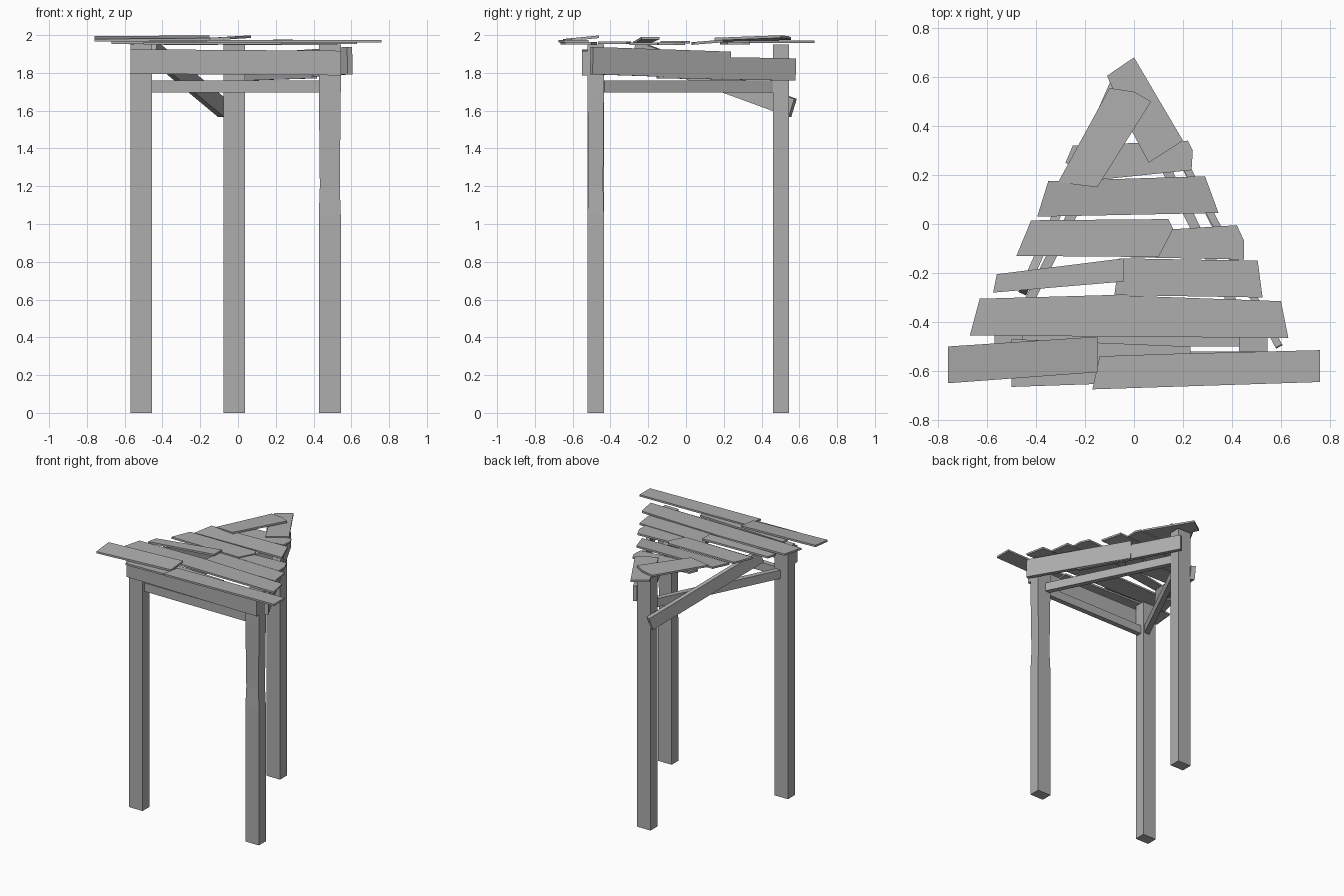
import bpy
import bmesh
from mathutils import Vector, Matrix

default_cube = bpy.data.objects.get("Cube")
if default_cube:
    bpy.data.objects.remove(default_cube, do_unlink=True)

# One weathered grey for the whole stand
wood = bpy.data.materials.new("weathered grey wood")
wood.use_nodes = True
grey = (0.42, 0.42, 0.42, 1)
wood.diffuse_color = grey
wood.node_tree.nodes["Principled BSDF"].inputs["Base Color"].default_value = grey


def finish(name, bm):
    bmesh.ops.recalc_face_normals(bm, faces=bm.faces)
    mesh = bpy.data.meshes.new(name)
    bm.to_mesh(mesh)
    bm.free()
    mesh.materials.append(wood)
    obj = bpy.data.objects.new(name, mesh)
    bpy.context.collection.objects.link(obj)
    return obj


def board(name, start, end, height, thickness):
    """Straight board between two points, standing on edge."""
    start, end = Vector(start), Vector(end)
    along = (end - start).normalized()
    side = along.cross(Vector((0, 0, 1))).normalized()
    up = side.cross(along)
    turn = Matrix((along, side, up)).transposed().to_4x4()
    size = Matrix.Diagonal(((end - start).length, thickness, height, 1))
    place = Matrix.Translation((start + end) / 2)
    bm = bmesh.new()
    bmesh.ops.create_cube(bm, size=1, matrix=place @ turn @ size)
    return finish(name, bm)


def post(name, x, y, sections):
    """Square post lofted through (height, scale) sections."""
    bm = bmesh.new()
    rings = []
    for z, scale in sections:
        half_x, half_y = 0.058 * scale, 0.043 * scale
        corners = ((-1, -1), (1, -1), (1, 1), (-1, 1))
        rings.append([bm.verts.new((x + a * half_x, y + b * half_y, z)) for a, b in corners])
    for low, high in zip(rings, rings[1:]):
        for i in range(4):
            j = (i + 1) % 4
            bm.faces.new((low[i], low[j], high[j], high[i]))
    bm.faces.new(rings[0])
    bm.faces.new(rings[-1])
    return finish(name, bm)


def plank(name, outline, z, slope_x=0, slope_y=0, thickness=0.014):
    """Flat broken plank from its outline, optionally tilted about its middle."""
    middle = sum((Vector(p) for p in outline), Vector((0, 0))) / len(outline)
    bm = bmesh.new()
    base = []
    for x, y in outline:
        lift = slope_x * (x - middle.x) + slope_y * (y - middle.y)
        base.append(bm.verts.new((x, y, z + lift)))
    face = bm.faces.new(base)
    grown = bmesh.ops.extrude_face_region(bm, geom=[face])["geom"]
    moved = [v for v in grown if isinstance(v, bmesh.types.BMVert)]
    bmesh.ops.translate(bm, verts=moved, vec=(0, 0, thickness))
    return finish(name, bm)


# Three posts, one of them worn thin in the middle
straight = ((0, 1), (1.95, 1))
worn = ((0, 1), (1.05, 1), (1.2, 0.91), (1.7, 1), (1.95, 1))
post("front_right_post", -0.512, -0.478, straight)
post("front_left_post", 0.486, -0.478, worn)
post("rear_post", -0.02, 0.503, straight)

# Lower rails joining the posts in a triangle
feet = {"front": ((-0.47, -0.48), (0.45, -0.48)),
        "left": ((0.46, -0.44), (0.01, 0.47)),
        "right": ((-0.49, -0.44), (-0.04, 0.47))}
for side_name, (a, b) in feet.items():
    board(side_name + "_rail", (*a, 1.728), (*b, 1.728), 0.066, 0.04)

# Upper beams and the fallen brace
board("front_beam", (-0.57, -0.535, 1.86), (0.545, -0.535, 1.852), 0.13, 0.03)
board("left_beam_front", (0.592, -0.5, 1.865), (0.215, 0.23, 1.84), 0.145, 0.03)
board("left_beam_rear", (0.405, -0.15, 1.83), (0.035, 0.575, 1.818), 0.118, 0.028)
board("fallen_brace", (-0.085, 0.565, 1.615), (-0.45, -0.27, 1.92), 0.1, 0.035)

# Table planks, front to back
plank("front_plank_right", [(-.76, -.65), (-.15, -.605), (-.15, -.46), (-.76, -.5)], 1.975, 0, 0.1)
plank("front_plank_middle", [(-.5, -.665), (.23, -.64), (.23, -.5), (-.5, -.47)], 1.95)
plank("front_plank_left", [(-.17, -.675), (.76, -.645), (.76, -.515), (.15, -.53), (-.14, -.54)], 1.961)
plank("second_plank", [(-.67, -.455), (.63, -.465), (.6, -.315), (-.1, -.29), (-.63, -.305)], 1.953)
plank("third_plank_left", [(-.08, -.29), (.525, -.3), (.505, -.15), (-.06, -.14)], 1.948)
plank("third_plank_right", [(-.575, -.28), (-.04, -.235), (-.04, -.14), (-.56, -.205)], 1.964, 0.05)
plank("fourth_plank_right", [(-.48, -.13), (.1, -.135), (.16, -.02), (.14, .02), (-.42, .015)], 1.955)
plank("fourth_plank_left", [(-.05, -.135), (.45, -.145), (.45, -.07), (.42, -.005), (.1, -.025)], 1.947)
plank("fifth_plank", [(-.395, .03), (.345, .045), (.29, .195), (-.35, .175)], 1.955, 0, 0.08)
plank("sixth_plank", [(-.28, .25), (-.15, .18), (.235, .22), (.24, .3), (.22, .34), (-.25, .32)], 1.95)
plank("diagonal_plank_right", [(-.31, .17), (-.15, .15), (.07, .5), (0, .54), (-.1, .555)], 1.975, 0.06)
plank("diagonal_plank_left", [(-.11, .605), (0, .68), (.2, .34), (.06, .25), (-.02, .4)], 1.958)
